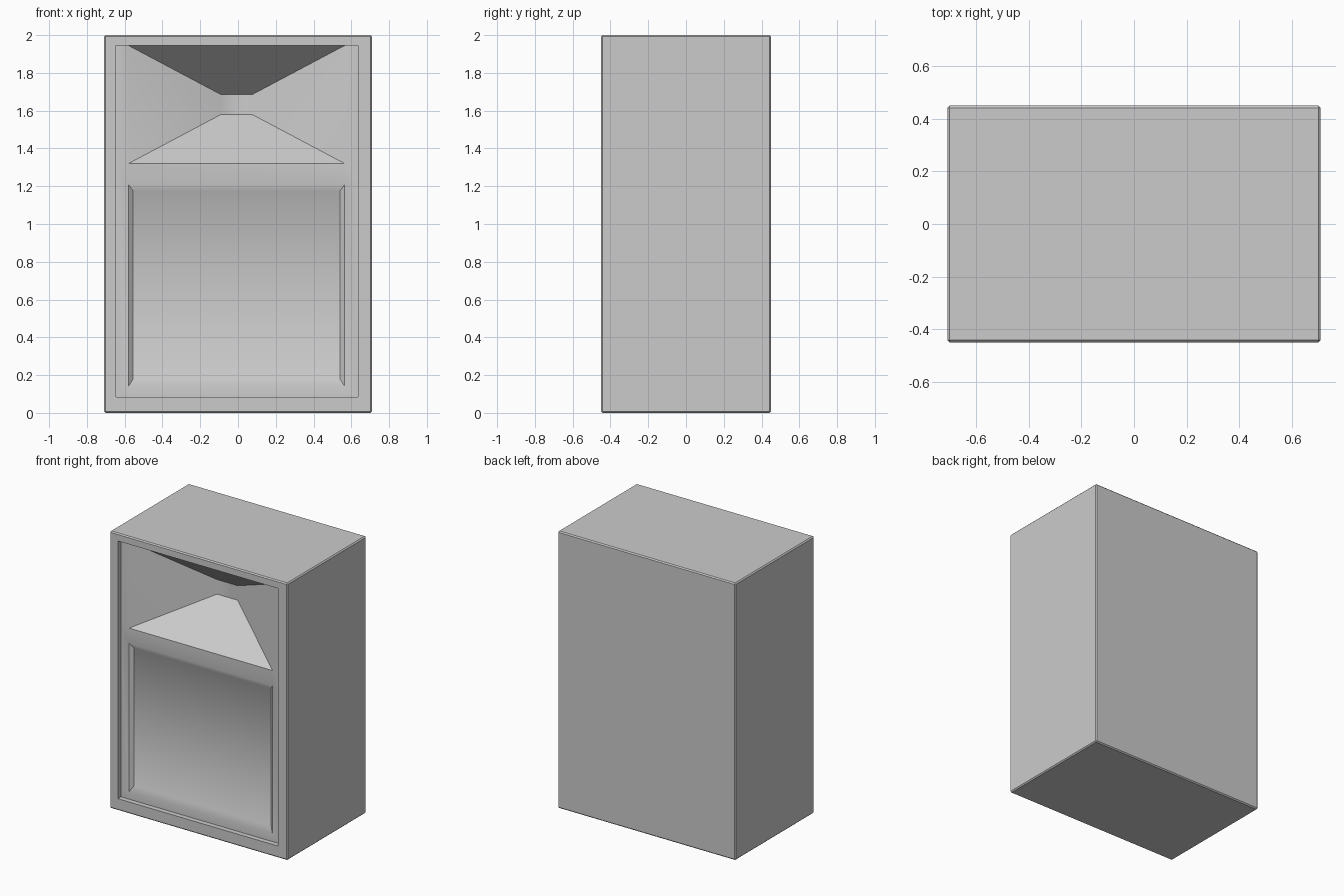
import bpy, bmesh, math
from mathutils import Vector

if "Cube" in bpy.data.objects:
    bpy.data.objects.remove(bpy.data.objects["Cube"])

W, D, H = 0.71, 0.45, 2.0
BEVEL = 0.008
FLOOR_Y = -0.414      # baffle surface behind the front frame

bm = bmesh.new()

# Cabinet box with a fine chamfer on all edges
bmesh.ops.create_cube(bm, size=1)
for v in bm.verts:
    v.co = Vector((v.co.x * 2 * W, v.co.y * 2 * D, (v.co.z + 0.5) * H))
bmesh.ops.bevel(bm, geom=bm.edges[:], offset=BEVEL, segments=1, affect='EDGES')


def sink(face, x0, x1, z0, z1, y):
    """Inset a rectangular face and move the inner face to a new rectangle."""
    bmesh.ops.inset_individual(bm, faces=[face], thickness=0.001)
    c = face.calc_center_median()
    for v in face.verts:
        v.co = Vector((x0 if v.co.x < c.x else x1, y, z0 if v.co.z < c.z else z1))
    bm.normal_update()


# Front frame and recessed baffle
bm.normal_update()
front = max((f for f in bm.faces if f.normal.y < -0.99), key=lambda f: f.calc_area())
sink(front, -0.645, 0.635, 0.085, 1.945, -D)
sink(front, -0.645, 0.635, 0.085, 1.945, FLOOR_Y)


def floor_faces():
    return [f for f in bm.faces
            if all(abs(v.co.y - FLOOR_Y) < 1e-4 for v in f.verts)]


# Divide the baffle into cells for the horn and the lower panel
cuts = [((x, 0, 0), (1, 0, 0)) for x in (-0.58, 0.565)]
cuts += [((0, 0, z), (0, 0, 1)) for z in (0.14, 1.21, 1.32)]
for co, no in cuts:
    faces = floor_faces()
    geom = set(faces)
    for f in faces:
        geom.update(f.edges)
        geom.update(f.verts)
    bmesh.ops.bisect_plane(bm, geom=list(geom), plane_co=co, plane_no=no, dist=1e-5)


def cell(x, z):
    p = Vector((x, FLOOR_Y, z))
    return min(floor_faces(), key=lambda f: (f.calc_center_median() - p).length)


# Horn flare with closed throat, and shallow lower panel
horn = cell(0, 1.63)
panel = cell(0, 0.675)
sink(horn, -0.09, 0.075, 1.58, 1.685, -0.11)
sink(panel, -0.555, 0.54, 0.18, 1.175, -0.393)

bmesh.ops.recalc_face_normals(bm, faces=bm.faces[:])
mesh = bpy.data.meshes.new("speaker_cabinet")
bm.to_mesh(mesh)
bm.free()
cabinet = bpy.data.objects.new("speaker_cabinet", mesh)
bpy.context.collection.objects.link(cabinet)
bpy.context.view_layer.objects.active = cabinet
cabinet.select_set(True)
bpy.ops.object.shade_smooth_by_angle(angle=math.radians(35))
